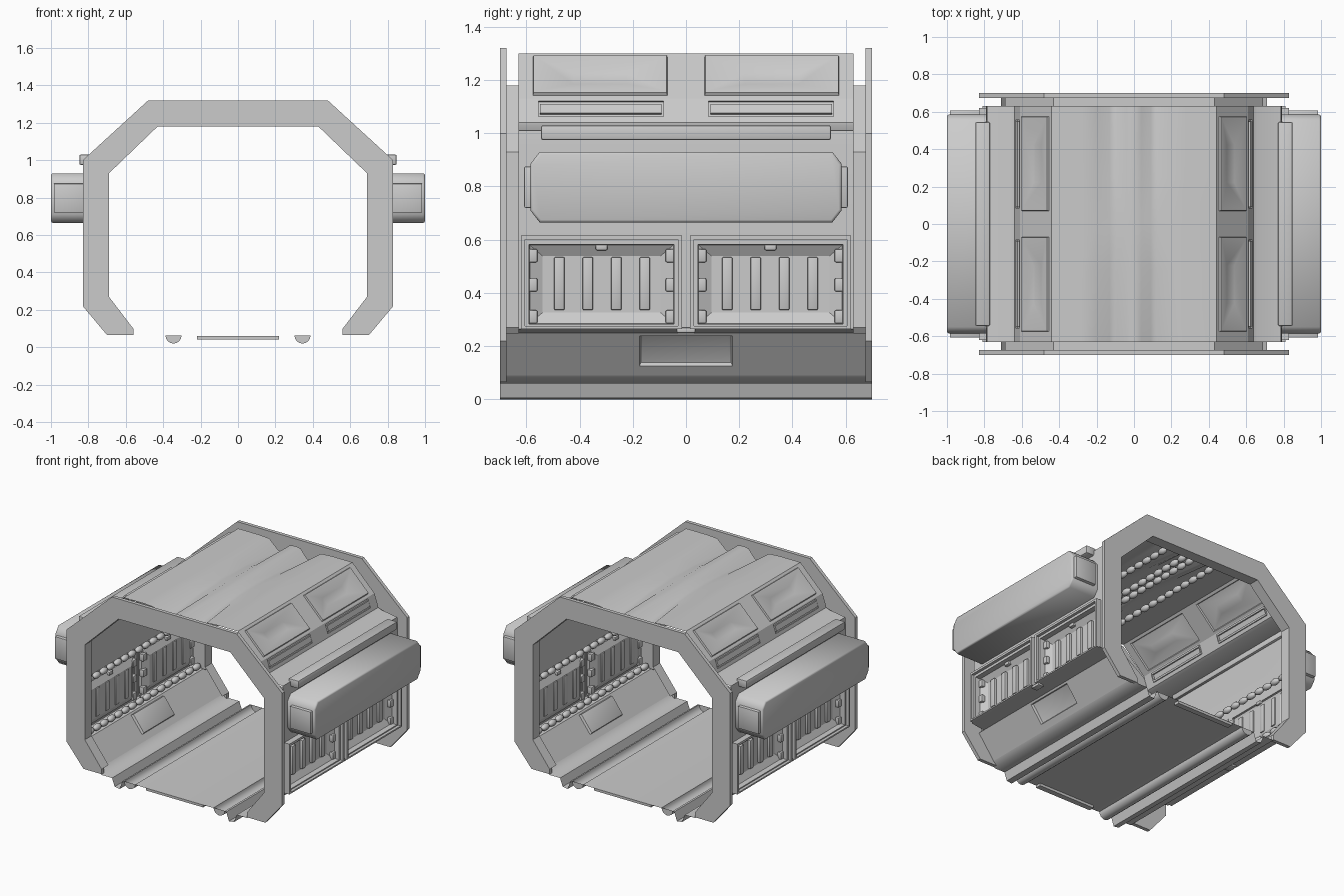
import bpy, bmesh, math
from mathutils import Vector

if "Cube" in bpy.data.objects:
    bpy.data.objects.remove(bpy.data.objects["Cube"])

grey = bpy.data.materials.new("plain grey metal")
grey.use_nodes = True
grey.diffuse_color = (0.6, 0.6, 0.6, 1)
grey.node_tree.nodes["Principled BSDF"].inputs["Base Color"].default_value = (0.6, 0.6, 0.6, 1)


def finish(name, bm, mirror_y=True, angle=35):
    """Turn a bmesh into a mirrored, shaded object."""
    bmesh.ops.remove_doubles(bm, verts=bm.verts, dist=0.0005)
    bmesh.ops.recalc_face_normals(bm, faces=bm.faces)
    mesh = bpy.data.meshes.new(name)
    bm.to_mesh(mesh)
    bm.free()
    mesh.materials.append(grey)
    ob = bpy.data.objects.new(name, mesh)
    bpy.context.scene.collection.objects.link(ob)
    mod = ob.modifiers.new("mirror", 'MIRROR')
    mod.use_axis = (True, mirror_y, False)
    bpy.ops.object.select_all(action='DESELECT')
    ob.select_set(True)
    bpy.context.view_layer.objects.active = ob
    bpy.ops.object.shade_smooth_by_angle(angle=math.radians(angle))


def add_box(bm, lo, hi, bevel=0):
    """Box between two corners, optionally bevelled."""
    verts = bmesh.ops.create_cube(bm, size=1)["verts"]
    for v in verts:
        v.co = Vector([lo[i] + (v.co[i] + 0.5) * (hi[i] - lo[i]) for i in range(3)])
    if bevel:
        edges = list({e for v in verts for e in v.link_edges})
        bmesh.ops.bevel(bm, geom=edges, offset=bevel, segments=2, affect='EDGES', profile=0.5)


def add_sheet(bm, rows):
    """Skin of quads through rows of points."""
    grid = [[bm.verts.new(p) for p in row] for row in rows]
    for r, s in zip(grid, grid[1:]):
        for i in range(len(r) - 1):
            bm.faces.new((r[i], r[i + 1], s[i + 1], s[i]))


def sheet(name, profile, y0, y1, mirror_y=True, angle=35):
    bm = bmesh.new()
    add_sheet(bm, [[(x, y, z) for x, z in profile] for y in (y0, y1)])
    finish(name, bm, mirror_y, angle)


def panel(name, a, b, ys, ts, steps, mirror_y=True):
    """Strip from a to b (x, z) whose middle cell sinks in steps of depth and scale."""
    bm = bmesh.new()
    a, b = Vector((a[0], 0, a[1])), Vector((b[0], 0, b[1]))
    d = (b - a).normalized()
    normal = Vector((-d.z, 0, d.x))
    add_sheet(bm, [[a.lerp(b, t) + Vector((0, y, 0)) for t in ts] for y in ys])
    bm.faces.ensure_lookup_table()
    face = bm.faces[len(ts)]
    for depth, sy, st in steps:
        face = bmesh.ops.extrude_discrete_faces(bm, faces=[face])["faces"][0]
        c = face.calc_center_median()
        for v in face.verts:
            o = v.co - c
            v.co = c + Vector((o.x * st, o.y * sy, o.z * st)) - normal * depth
    finish(name, bm, mirror_y, 25)


# End frames: open-bottomed angular rings, with a lip running inward
outer = [(0, 1.32), (0.48, 1.32), (0.83, 1.0), (0.83, 0.22), (0.70, 0.065), (0.56, 0.065)]
inner = [(0, 1.18), (0.43, 1.18), (0.69, 0.93), (0.69, 0.27), (0.56, 0.10), (0.56, 0.065)]
bm = bmesh.new()
for y in (0.675, 0.70):
    add_sheet(bm, [[(x, y, z) for x, z in line] for line in (outer, inner)])
for line in (outer, inner):
    add_sheet(bm, [[(x, y, z) for x, z in line] for y in (0.675, 0.70)])
finish("end_frame", bm)
sheet("frame_lip", inner[:5], 0.625, 0.68)
bm = bmesh.new()
rim = [(0, 1.22), (0.43, 1.24), (0.61, 1.12), (0.64, 1.04), (0.785, 1.0), (0.785, 0.27), (0.70, 0.25)]
edge = [(0, 1.185), (0.43, 1.185), (0.51, 1.11), (0.58, 1.04), (0.69, 0.935), (0.69, 0.27), (0.685, 0.25)]
add_sheet(bm, [[(x, 0.628, z) for x, z in line] for line in (rim, edge)])
finish("end_bulkhead", bm)

# Roof with two lengthwise folds, deepest at the ends
bm = bmesh.new()
rows = []
for y, k in ((0, 0.25), (0.25, 0.4), (0.63, 1)):
    rows.append([(x, y, 1.30 - dip * k) for x, dip in
                 ((0, 0.005), (0.04, 0.01), (0.09, 0.07), (0.13, 0.07), (0.20, 0.005), (0.28, 0), (0.44, 0))])
add_sheet(bm, rows)
finish("roof", bm, angle=60)

# Sloped shoulders with bow-tie vents, then a slotted strip
panel("vent_shoulder", (0.44, 1.30), (0.61, 1.13), (0, 0.07, 0.575, 0.63), (0, 0.08, 0.93, 1),
      [(-0.012, 0.99, 0.96), (0, 0.96, 0.9), (0.025, 0.42, 0.32)])
panel("slot_strip", (0.61, 1.13), (0.64, 1.04), (0, 0.085, 0.555, 0.63), (0, 0.1, 0.75, 1),
      [(0.01, 1, 1), (0, 0.97, 0.6), (-0.015, 1, 1)])
sheet("shoulder_step", [(0.64, 1.04), (0.66, 1.03), (0.785, 1.01), (0.79, 0.96), (0.79, 0.61)], 0, 0.63)
bm = bmesh.new()
add_box(bm, (0.77, -0.545, 0.975), (0.848, 0.545, 1.03), 0.008)
finish("shoulder_rail", bm, False)

# Side pods: chamfered long bodies with end caps
bm = bmesh.new()
half = [(0.55, 0.665), (0.585, 0.71), (0.585, 0.885), (0.55, 0.93)]
outline = half + [(-y, z) for y, z in reversed(half)]
face = bm.faces.new([bm.verts.new((0.79, y, z)) for y, z in outline])
ext = bmesh.ops.extrude_face_region(bm, geom=[face])["geom"]
bmesh.ops.translate(bm, verts=[v for v in ext if isinstance(v, bmesh.types.BMVert)], vec=(0.21, 0, 0))
rim = [e for e in bm.edges if all(v.co.x > 0.9 for v in e.verts)]
bmesh.ops.bevel(bm, geom=rim, offset=0.01, segments=2, affect='EDGES', profile=0.5)
finish("side_pod", bm, False, 60)
bm = bmesh.new()
add_box(bm, (0.825, -0.608, 0.72), (0.985, 0.608, 0.875), 0.004)
finish("pod_end_cap", bm, False)

# Lower wall panels: raised surround, sunken tapered bay, ribs and edge teeth
panel("wall_panel", (0.81, 0.61), (0.81, 0.265), (0.015, 0.045, 0.59, 0.62), (0, 0.08, 0.95, 1),
      [(0.035, 0.99, 0.98), (0.025, 0.82, 0.72)])
bm = bmesh.new()
for y0, y1, z0, z1 in ((0.015, 0.62, 0.60, 0.615), (0.015, 0.62, 0.265, 0.275),
                       (0.015, 0.03, 0.265, 0.615), (0.605, 0.62, 0.265, 0.615)):
    add_box(bm, (0.785, y0, z0), (0.83, y1, z1))
finish("panel_surround", bm)
bm = bmesh.new()
for i in range(4):
    y = 0.155 + 0.107 * i
    add_box(bm, (0.742, y - 0.02, 0.335), (0.768, y + 0.02, 0.535), 0.006)
finish("panel_rib", bm)
bm = bmesh.new()
for z in (0.31, 0.43, 0.54):
    for y in (0.055, 0.58):
        add_box(bm, (0.752, y - 0.022, z - 0.025), (0.785, y + 0.022, z + 0.025), 0.006)
add_box(bm, (0.752, 0.295, 0.56), (0.785, 0.34, 0.585), 0.006)
finish("panel_tooth", bm)
for name, y0, y1 in (("panel_divider", 0, 0.02), ("panel_end_post", 0.615, 0.63)):
    sheet(name, [(0.79, 0.615), (0.79, 0.265)], y0, y1)
sheet("panel_sill", [(0.81, 0.265), (0.79, 0.262), (0.71, 0.25)], 0, 0.63)
bm = bmesh.new()
add_box(bm, (0.77, -0.035, 0.25), (0.815, 0.035, 0.27), 0.005)
finish("sill_clasp", bm, False)

# Sloping lower wall with one central recess
panel("lower_wall", (0.71, 0.25), (0.59, 0.09), (-0.675, -0.175, 0.175, 0.675), (0, 0.07, 0.78, 1),
      [(0.016, 0.97, 0.94), (0.004, 0.93, 0.8)], False)

# Floor sheet with gutters along both sides
trough = [(0.345 + 0.043 * math.cos(a), 0.062 - 0.042 * math.sin(a))
          for a in [math.pi * i / 8 for i in range(9)]]
floor = [(0.59, 0.09), (0.56, 0.06), (0.48, 0.06), (0.46, 0.005), (0.42, 0.0), (0.40, 0.06)]
sheet("floor", floor + trough + [(0.27, 0.06), (0, 0.06)], -0.70, 0.70, False, 50)
bm = bmesh.new()
bm.faces.new([bm.verts.new((x, 0.698, z)) for x, z in trough])
finish("trough_end", bm)
bm = bmesh.new()
add_box(bm, (-0.22, 0.66, 0.042), (0.22, 0.698, 0.06))
finish("floor_end_plate", bm)

# Lumpy cable runs along the inside of the roof and walls
bm = bmesh.new()
for x, z in ((0.19, 1.245), (0.03, 1.25), (0.735, 0.635), (0.73, 0.275)):
    for i in range(8):
        start = set(bm.verts)
        bmesh.ops.create_uvsphere(bm, u_segments=8, v_segments=6, radius=0.022)
        for v in set(bm.verts) - start:
            v.co = Vector((x + v.co.x, 0.04 + 0.078 * i + v.co.y * 1.8, z + v.co.z))
finish("inner_cable", bm, angle=60)
